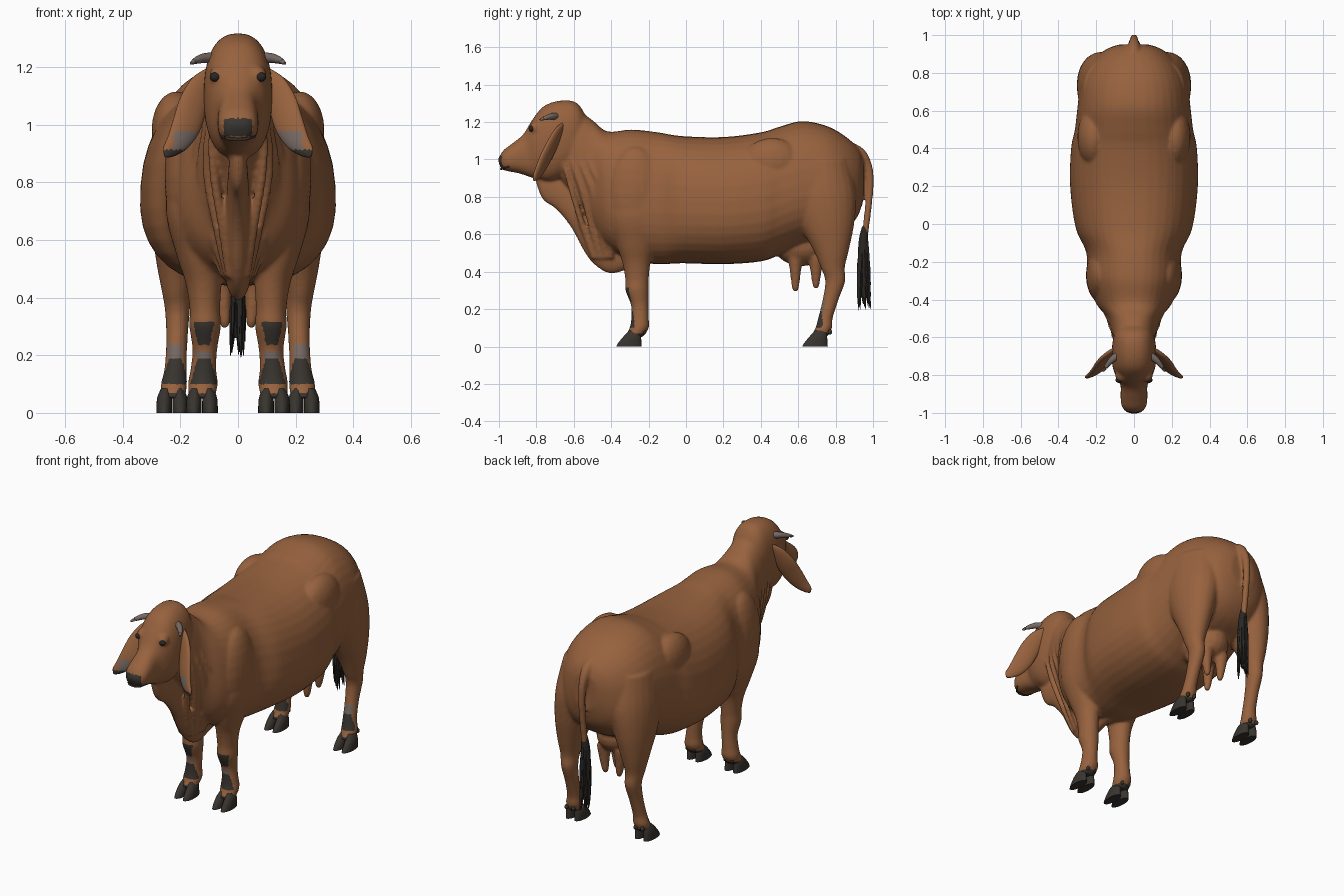
import bpy, bmesh, math, random
from mathutils import Vector, Matrix

random.seed(4)
cube = bpy.data.objects.get("Cube")
if cube:
    bpy.data.objects.remove(cube, do_unlink=True)


def material(name, color):
    mat = bpy.data.materials.new(name)
    mat.use_nodes = True
    mat.diffuse_color = (*color, 1)
    mat.node_tree.nodes["Principled BSDF"].inputs["Base Color"].default_value = (*color, 1)
    return mat


BROWN = material("brown hide", (.31, .122, .048))
DARK = material("dark skin", (.04, .034, .028))
GREY = material("grey skin", (.18, .14, .125))
HAIR = material("black hair", (.022, .02, .017))


def spline(rows, steps=5):
    """Smoothly interpolate rows of numbers."""
    out = []
    for i in range(len(rows) - 1):
        p0, p1, p2, p3 = rows[max(i - 1, 0)], rows[i], rows[i + 1], rows[min(i + 2, len(rows) - 1)]
        for k in range(steps):
            t = k / steps
            out.append([b + .5 * t * (c - a + t * (2*a - 5*b + 4*c - d + t * (3*(b - c) + d - a)))
                        for a, b, c, d in zip(p0, p1, p2, p3)])
    return out + [list(rows[-1])]


def loft(bm, rings, power=2, sides=24, taper=0):
    """Skin rings given as (centre, half axis, other half axis)."""
    loops = []
    for c, a, b in rings:
        loop = []
        for i in range(sides):
            u = 2 * math.pi * i / sides
            cu, su = math.cos(u), math.sin(u)
            rise = math.copysign(abs(su) ** (2 / power), su)
            loop.append(bm.verts.new(c + b * rise + a * (1 - taper * rise)
                                     * math.copysign(abs(cu) ** (2 / power), cu)))
        loops.append(loop)
    faces = [bm.faces.new(loops[0]), bm.faces.new(loops[-1])]
    for p, q in zip(loops, loops[1:]):
        for i in range(sides):
            j = (i + 1) % sides
            faces.append(bm.faces.new((p[i], p[j], q[j], q[i])))
    bmesh.ops.recalc_face_normals(bm, faces=faces)


def slices(bm, rows, power=2, taper=0):
    """Upright sections: top y, top z, bottom y, bottom z, half width."""
    loft(bm, [(Vector((0, (a + c) / 2, (b + d) / 2)), Vector((w, 0, 0)),
               Vector((0, (a - c) / 2, (b - d) / 2))) for a, b, c, d, w in spline(rows)], power, 36, taper)


def limb(bm, rows, side):
    """Level sections: x, y, z, half width, half depth."""
    loft(bm, [(Vector((x * side, y, z)), Vector((rx, 0, 0)), Vector((0, ry, 0)))
              for x, y, z, rx, ry in spline(rows)])


def tube(bm, rows, side=1, sides=12):
    """Round tube: x, y, z, radius."""
    rows = spline(rows)
    pts = [Vector((r[0] * side, r[1], r[2])) for r in rows]
    rings = []
    for i, p in enumerate(pts):
        t = (pts[min(i + 1, len(pts) - 1)] - pts[max(i - 1, 0)]).normalized()
        a = t.cross(Vector((0, 1, 0)) if abs(t.y) < .8 else Vector((0, 0, 1))).normalized()
        rings.append((p, a * rows[i][3], t.cross(a) * rows[i][3]))
    loft(bm, rings, 2, sides)


def ball(bm, at, radii):
    mat = Matrix.Translation(at) @ Matrix.Diagonal((*radii, 1))
    bmesh.ops.create_uvsphere(bm, u_segments=20, v_segments=12, radius=1, matrix=mat)


def finish(bm, name, mats, rule=None, blend=False):
    mesh = bpy.data.meshes.new(name)
    bm.to_mesh(mesh)
    bm.free()
    obj = bpy.data.objects.new(name, mesh)
    bpy.context.scene.collection.objects.link(obj)
    if blend:
        # Fuse overlapping volumes into one smooth skin
        remesh = obj.modifiers.new("Fuse", 'REMESH')
        remesh.mode, remesh.voxel_size = 'VOXEL', .008
        soft = obj.modifiers.new("Soften", 'SMOOTH')
        soft.factor, soft.iterations = .5, 9
        bpy.context.view_layer.update()
        graph = bpy.context.evaluated_depsgraph_get()
        mesh = bpy.data.meshes.new_from_object(obj.evaluated_get(graph))
        obj.modifiers.clear()
        obj.data = mesh
    mesh.materials.clear()
    for m in mats:
        mesh.materials.append(m)
    for p in mesh.polygons:
        p.material_index = rule(p.center, p.normal) if rule else 0
    mesh.shade_smooth()
    mesh.set_sharp_from_angle(angle=math.radians(55))


# Trunk: y, top, bottom, half width
skin = bmesh.new()
trunk = [(-.68, 1.2, .9, .08), (-.6, 1.27, .8, .11), (-.5, 1.21, .64, .14), (-.42, 1.15, .53, .2),
         (-.29, 1.16, .46, .245), (-.15, 1.145, .44, .252), (-.02, 1.125, .445, .308), (.2, 1.12, .44, .337),
         (.4, 1.145, .455, .332), (.5, 1.175, .49, .312), (.62, 1.205, .54, .298), (.75, 1.18, .57, .28),
         (.85, 1.125, .62, .23), (.92, 1.06, .7, .155), (.95, 1.0, .8, .08)]
slices(skin, [(y, t, y, b, w) for y, t, b, w in trunk], 2.35, .07)

# Head and dewlap
slices(skin, [(-.52, 1.2, -.55, 1.0, .07), (-.58, 1.3, -.6, .95, .105), (-.67, 1.315, -.67, .9, .118),
              (-.76, 1.285, -.73, .88, .115), (-.82, 1.215, -.78, .89, .098), (-.87, 1.135, -.83, .905, .072),
              (-.93, 1.085, -.89, .925, .071), (-.975, 1.05, -.94, .935, .067),
              (-.998, 1.015, -.98, .945, .046), (-1.006, 1.0, -.995, .965, .02)], 2.4)
slices(skin, [(-.8, .93, -.8, .87, .02), (-.75, .95, -.765, .785, .03), (-.66, .9, -.69, .73, .035),
              (-.58, .85, -.61, .63, .04), (-.5, .75, -.54, .5, .042), (-.43, .65, -.48, .43, .045),
              (-.36, .6, -.4, .39, .045), (-.27, .55, -.29, .42, .04), (-.15, .55, -.17, .45, .03)])

fore = [(.165, -.27, .9, .07, .12), (.165, -.27, .7, .085, .14), (.14, -.268, .55, .074, .105),
        (.12, -.265, .45, .062, .076), (.115, -.262, .36, .053, .063), (.114, -.262, .3, .055, .062),
        (.115, -.247, .22, .043, .047), (.12, -.246, .15, .045, .047), (.122, -.25, .1, .052, .052),
        (.125, -.28, .05, .045, .05)]
hind = [(.15, .7, 1.0, .12, .17), (.17, .72, .82, .13, .19), (.195, .75, .66, .105, .15),
        (.21, .775, .52, .073, .097), (.214, .785, .42, .05, .064), (.21, .798, .35, .043, .054),
        (.212, .773, .25, .037, .043), (.217, .745, .15, .039, .039), (.222, .737, .1, .046, .045),
        (.225, .71, .05, .042, .046)]

for s in (1, -1):
    limb(skin, fore, s)
    limb(skin, hind, s)
    ball(skin, (.215 * s, .46, .98), (.085, .16, .135))    # hip bone
    ball(skin, (.17 * s, -.27, .82), (.085, .15, .25))     # shoulder
    ball(skin, (.066 * s, -.8, 1.17), (.034, .038, .035))  # brow
    ball(skin, (.024 * s, -.958, 1.0), (.03, .03, .032))   # nostril swell
    for i in range(4):                                     # hanging neck folds
        tube(skin, [(.07 + .01 * i, -.65 + .045 * i, 1.1, .006),
                    (.093 + .012 * i, -.65 + .045 * i, .98, .01), (.084 + .022 * i, -.61 + .055 * i, .83, .016),
                    (.053 + .018 * i, -.55 + .045 * i, .64, .017), (.03 + .006 * i, -.49 + .03 * i, .47, .014)], s)
    for y, low in ((.585, .295), (.695, .31)):             # teats
        tube(skin, [(.055, y, .48, .042), (.052, y, .4, .03), (.047, y, low + .03, .021),
                    (.045, y, low, .013)], s)
ball(skin, (0, .62, .54), (.12, .15, .11))                 # udder
tube(skin, [(0, .86, 1.07, .03), (0, .93, 1.035, .03), (0, .972, .965, .024), (0, .984, .87, .02),
            (0, .974, .74, .019), (0, .957, .6, .018)])    # tail


def hide_rule(c, n):
    if c.y < -.96 and .96 < c.z < 1.022 and abs(c.x) < .048 and n.y < -.1:
        return 1
    if c.z < .07:
        return 1
    if c.z < .34 and abs(c.x) > .07:
        middle = .118 if c.y < 0 else .218
        off = abs(abs(c.x) - middle)
        if .1 < c.z < .19 and n.y < -.25 and off < .048 - .3 * (c.z - .1):
            return 1
        if c.y < 0 and .235 < c.z < .32 and n.y < -.4 and off < .018 + .25 * (c.z - .235):
            return 1
        if .17 < c.z < (.215 if c.y < 0 else .24) and n.y < -.5 and off < .024:
            return 2
    return 0


finish(skin, "body", [BROWN, DARK, GREY], hide_rule, True)

# Cloven hooves with dewclaws
for label, x, y in (("front", .125, -.305), ("hind", .228, .69)):
    for s, side in ((1, "left"), (-1, "right")):
        bm = bmesh.new()
        for d in (-.028, .028):
            limb(bm, [(x + d, y, 0, .027, .068), (x + d, y + .005, .02, .027, .062),
                      (x + d * .95, y + .018, .055, .025, .046), (x + d * .8, y + .03, .085, .016, .03)], s)
            ball(bm, ((x + d * .8) * s, y + .08, .078), (.011, .012, .014))
        finish(bm, f"{label}_{side}_hoof", [DARK])

# Ears cupped inward and forward, horns and eyes
ear = [(.09, -.655, 1.185, .022), (.125, -.685, 1.14, .042), (.155, -.72, 1.07, .054), (.178, -.755, 1.0, .054),
       (.208, -.785, .94, .042), (.238, -.804, .905, .026), (.25, -.812, .888, .006)]
for s, side in ((1, "left"), (-1, "right")):
    across = Vector((.8 * s, -.3, .5)).normalized()
    facing = Vector((-.44 * s, -.864, .184)).normalized()
    bm = bmesh.new()
    loft(bm, [(Vector((x * s, y, z)), across * w, facing * (.004 + .3 * w))
              for x, y, z, w in spline(ear)])
    finish(bm, f"{side}_ear", [BROWN, GREY, DARK],
           lambda c, n: 0 if n.dot(facing) < .3 or c.z > .975 else 2 if c.z < .912 else int(abs(c.x) < .222))

    bm = bmesh.new()
    tube(bm, [(.085, -.695, 1.23, .02), (.118, -.72, 1.23, .017), (.145, -.752, 1.222, .012),
              (.163, -.78, 1.212, .005)], s)
    finish(bm, f"{side}_horn", [GREY])

    bm = bmesh.new()
    ball(bm, (.08 * s, -.827, 1.165), (.018, .014, .016))
    finish(bm, f"{side}_eye", [HAIR])

    bm = bmesh.new()
    ball(bm, (.027 * s, -.985, 1.0), (.012, .01, .01))
    finish(bm, f"{side}_nostril", [HAIR])

# Mouth line
bm = bmesh.new()
tube(bm, [(-.06, -.945, .962, .004), (-.036, -.98, .951, .005), (0, -.99, .949, .005),
          (.036, -.98, .951, .005), (.06, -.945, .962, .004)], 1, 8)
finish(bm, "mouth", [DARK])

# Tail tuft: a core with loose strands
bm = bmesh.new()
tube(bm, [(0, .957, .64, .016), (0, .948, .55, .026), (0, .95, .4, .028), (0, .955, .26, .012)])
for i in range(26):
    u = random.uniform(0, 2 * math.pi)
    dx, dy, low = .022 * math.cos(u), .03 * math.sin(u), random.uniform(.185, .34)
    tube(bm, [(dx * .4, .955 + dy * .3, .62, .006), (dx, .95 + dy * .8, .47, .009),
              (dx, .95 + dy, low + .08, .008), (dx * 1.2, .955 + dy * 1.1, low, .001)], 1, 6)
finish(bm, "tail_tuft", [HAIR])
